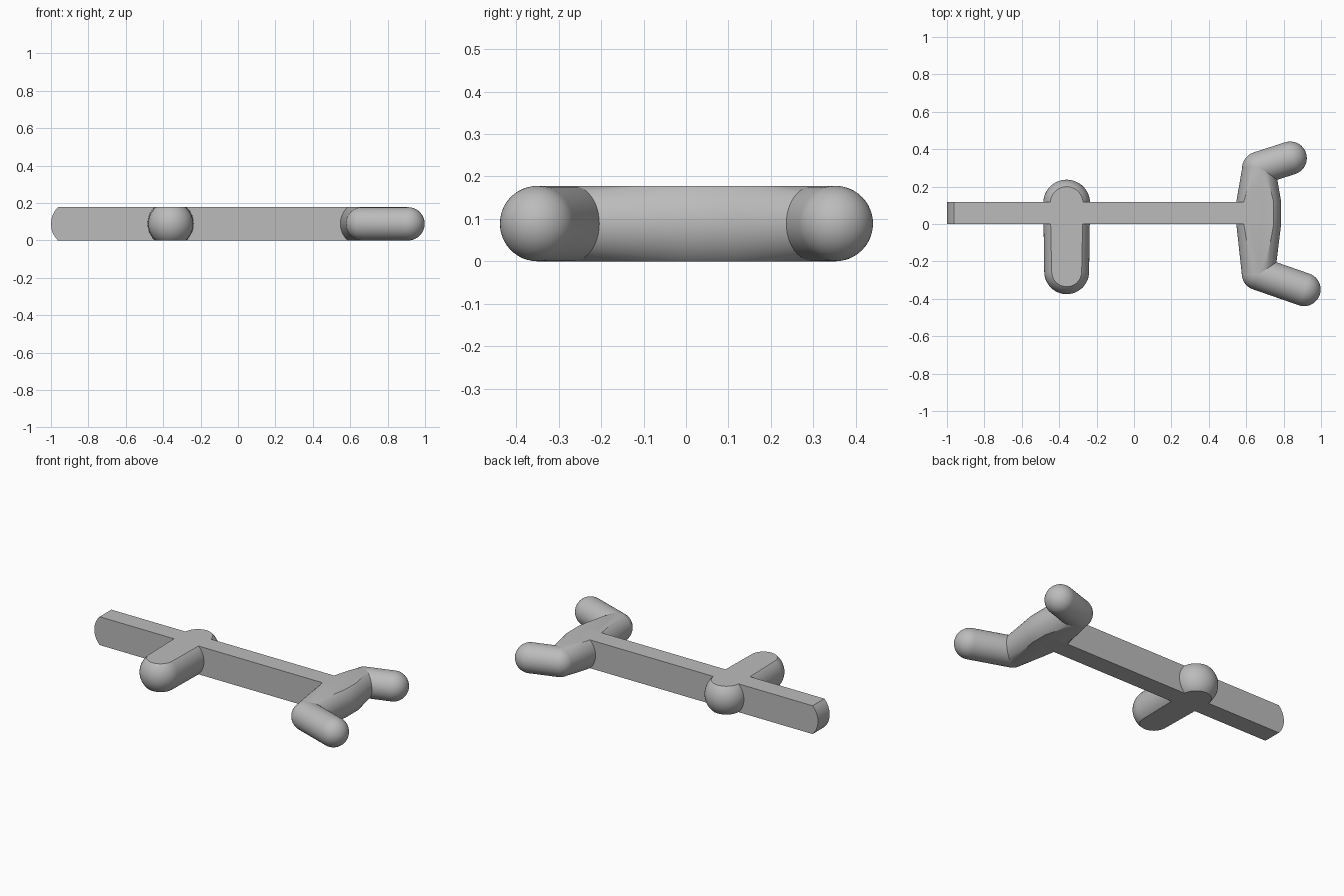
import bpy
import bmesh
from math import sin, cos, pi, radians
from mathutils import Vector

if "Cube" in bpy.data.objects:
    bpy.data.objects.remove(bpy.data.objects["Cube"], do_unlink=True)

HEIGHT = 0.178
MID = HEIGHT / 2
SIDES = 48

grey = bpy.data.materials.new("plain grey")
grey.use_nodes = True
colour = (0.5, 0.5, 0.5, 1)
grey.diffuse_color = colour
grey.node_tree.nodes["Principled BSDF"].inputs["Base Color"].default_value = colour


def clip(bm):
    """Trim flat at the floor and at the top of the bar."""
    for z, up in ((0, -1), (HEIGHT, 1)):
        cut = bmesh.ops.bisect_plane(
            bm, geom=bm.verts[:] + bm.edges[:] + bm.faces[:], dist=1e-6,
            plane_co=(0, 0, z), plane_no=(0, 0, up), clear_outer=True)
        edges = [e for e in cut["geom_cut"]
                 if isinstance(e, bmesh.types.BMEdge) and e.is_boundary]
        if edges:
            bmesh.ops.holes_fill(bm, edges=edges)


def finish(name, bm):
    bmesh.ops.recalc_face_normals(bm, faces=bm.faces[:])
    mesh = bpy.data.meshes.new(name)
    bm.to_mesh(mesh)
    bm.free()
    mesh.materials.append(grey)
    obj = bpy.data.objects.new(name, mesh)
    bpy.context.collection.objects.link(obj)
    bpy.ops.object.select_all(action="DESELECT")
    obj.select_set(True)
    bpy.context.view_layer.objects.active = obj
    bpy.ops.object.shade_smooth_by_angle(angle=radians(30))
    return obj


def tube(name, stations, trim=False):
    """Round-ended tube through (x, y, radius) stations on one line."""
    points = [Vector((x, y, MID)) for x, y, r in stations]
    axis = (points[-1] - points[0]).normalized()
    side = Vector((0, 0, 1)).cross(axis)
    steps = 12
    angles = [i * pi / 2 / steps for i in range(1, steps)]
    r0, r1 = stations[0][2], stations[-1][2]
    rings = [(points[0] - axis * r0 * cos(a), r0 * sin(a)) for a in angles]
    rings += [(p, s[2]) for p, s in zip(points, stations)]
    rings += [(points[-1] + axis * r1 * cos(a), r1 * sin(a)) for a in reversed(angles)]

    bm = bmesh.new()
    loops = []
    for centre, r in rings:
        loops.append([bm.verts.new(centre + side * r * cos(t) + Vector((0, 0, r * sin(t))))
                      for t in (2 * pi * i / SIDES for i in range(SIDES))])
    tips = (bm.verts.new(points[0] - axis * r0), bm.verts.new(points[-1] + axis * r1))
    for i in range(SIDES):
        j = (i + 1) % SIDES
        for a, b in zip(loops, loops[1:]):
            bm.faces.new((a[i], a[j], b[j], b[i]))
        bm.faces.new((tips[0], loops[0][j], loops[0][i]))
        bm.faces.new((tips[1], loops[-1][i], loops[-1][j]))
    if trim:
        clip(bm)
    return finish(name, bm)


# Long bar with a curved free end
bm = bmesh.new()
R = 0.125
arc = [radians(-45.4 + 90.8 * i / 12) for i in range(13)]
outline = [(-1 + R - R * cos(a), MID + R * sin(a)) for a in arc]
outline += [(0.68, HEIGHT), (0.68, 0)]
face = bm.faces.new([bm.verts.new((x, 0, z)) for x, z in outline])
side = bmesh.ops.extrude_face_region(bm, geom=[face])
bmesh.ops.translate(bm, vec=(0, 0.117, 0),
                    verts=[v for v in side["geom"] if isinstance(v, bmesh.types.BMVert)])
finish("long_bar", bm)

# Short cross piece, slightly thinner toward the front
tube("cross_piece", [(-0.36, -0.255, 0.12), (-0.36, 0.112, 0.125)], trim=True)

# Fork base, thickest where it meets the bar
tube("fork_base", [(0.665, -0.265, 0.089), (0.667, 0, 0.12),
                   (0.667, 0.117, 0.12), (0.667, 0.298, 0.089)], trim=True)

# Fork prongs
tube("front_prong", [(0.665, -0.265, 0.089), (0.909, -0.35, 0.089)])
tube("back_prong", [(0.667, 0.298, 0.089), (0.835, 0.352, 0.089)])
